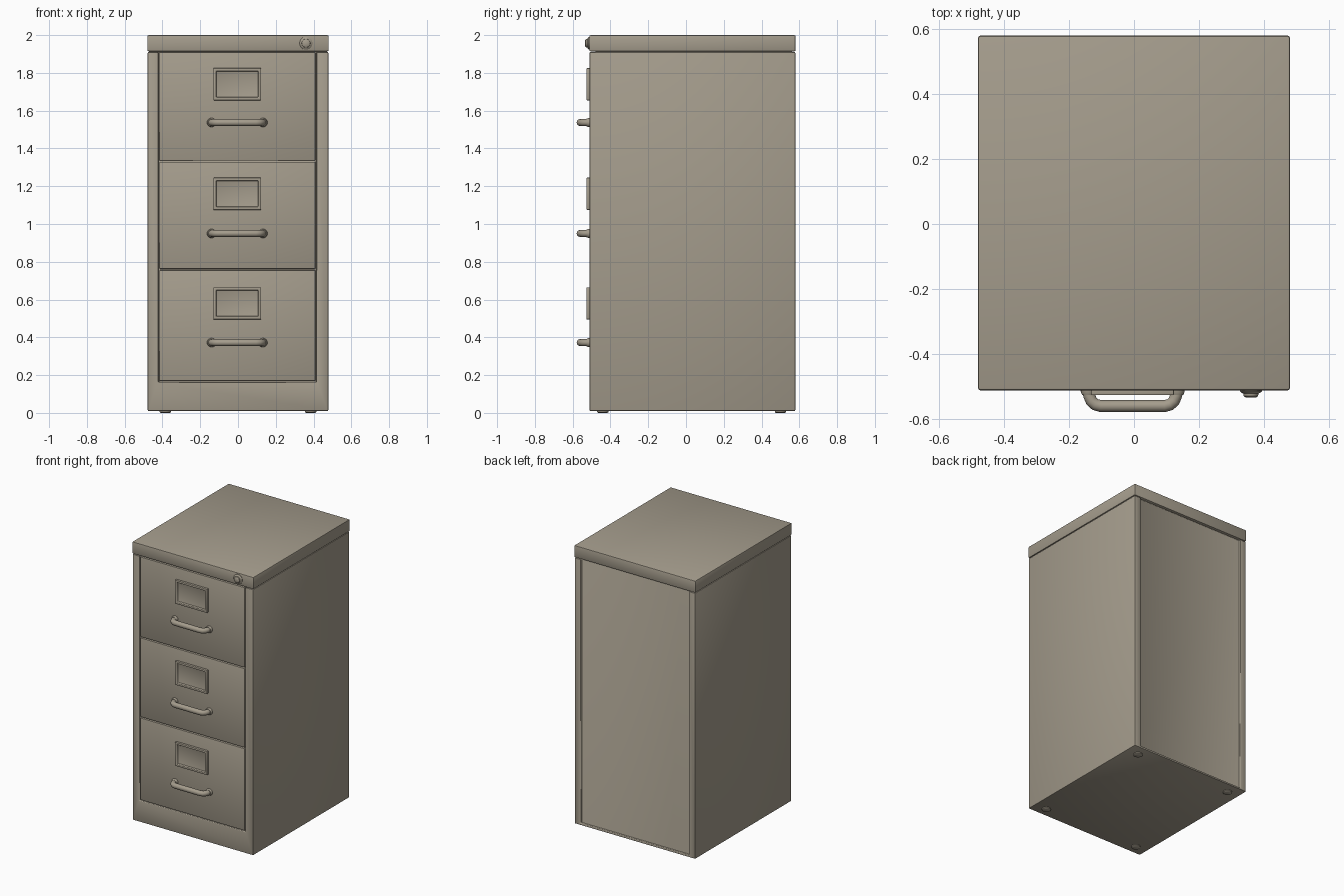
import bpy, bmesh, math
from mathutils import Matrix

if "Cube" in bpy.data.objects:
    bpy.data.objects.remove(bpy.data.objects["Cube"])

paint = bpy.data.materials.new("putty_grey_paint")
paint.diffuse_color = (0.375, 0.335, 0.265, 1)
paint.use_nodes = True
paint.node_tree.nodes["Principled BSDF"].inputs["Base Color"].default_value = paint.diffuse_color


def apply_all(ob):
    bpy.ops.object.select_all(action='DESELECT')
    bpy.context.view_layer.objects.active = ob
    ob.select_set(True)
    for m in list(ob.modifiers):
        bpy.ops.object.modifier_apply(modifier=m.name)


def add_object(name, bm):
    me = bpy.data.meshes.new(name)
    bm.to_mesh(me)
    bm.free()
    me.materials.append(paint)
    ob = bpy.data.objects.new(name, me)
    bpy.context.collection.objects.link(ob)
    return ob


def finish(ob, bevel=0.0, segments=2):
    if bevel:
        m = ob.modifiers.new("Bevel", 'BEVEL')
        m.width, m.segments, m.limit_method = bevel, segments, 'ANGLE'
    apply_all(ob)
    bpy.ops.object.shade_smooth_by_angle(angle=math.radians(35))
    return ob


def box_mesh(x, y, z):
    bm = bmesh.new()
    bmesh.ops.create_cube(bm, size=1)
    for v in bm.verts:
        v.co = [lim[0] if c < 0 else lim[1] for c, lim in zip(v.co, (x, y, z))]
    return bm


def box(name, x, y, z, bevel=0.0):
    return finish(add_object(name, box_mesh(x, y, z)), bevel)


def lathe(name, rings, matrix, n=24):
    """Stack of (radius, height) rings around local z."""
    bm = bmesh.new()
    loops = [[bm.verts.new((r * math.cos(2 * math.pi * i / n), r * math.sin(2 * math.pi * i / n), h))
              for i in range(n)] for r, h in rings]
    for a, b in zip(loops, loops[1:]):
        for i in range(n):
            j = (i + 1) % n
            bm.faces.new((a[i], a[j], b[j], b[i]))
    bm.faces.new(loops[-1])
    bm.faces.new(loops[0][::-1])
    bm.transform(matrix)
    return finish(add_object(name, bm))


# Carcass with a drawer pocket at the front and a recessed back panel
carcass = add_object("carcass", box_mesh((-0.478, 0.478), (-0.511, 0.579), (0.01, 1.911)))
for label, x, y, z in (("front", (-0.422, 0.416), (-0.6, -0.488), (0.163, 1.95)),
                       ("back", (-0.428, 0.428), (0.565, 0.65), (0.025, 1.95))):
    cutter = add_object(label + "_cutter", box_mesh(x, y, z))
    cutter.hide_render = True
    m = carcass.modifiers.new("Cut", 'BOOLEAN')
    m.object, m.operation, m.solver = cutter, 'DIFFERENCE', 'EXACT'
    apply_all(carcass)
    bpy.data.objects.remove(cutter)
finish(carcass, 0.006)

# Top cap over a thin shadow gap
box("cap_gap_filler", (-0.472, 0.472), (-0.48, 0.56), (1.9, 1.925))
box("top_cap", (-0.48, 0.48), (-0.512, 0.58), (1.914, 2.0), 0.007)

# Drawers: (bottom, top, label centre, handle height)
DRAWERS = ((0.169, 0.756, 0.580, 0.372),
           (0.763, 1.329, 1.160, 0.950),
           (1.336, 1.908, 1.740, 1.537))
CX = -0.004
for i, (z0, z1, zl, zh) in enumerate(DRAWERS):
    tag = ("bottom", "middle", "top")[i]
    box(tag + "_drawer", (-0.416, 0.410), (-0.511, -0.480), (z0, z1), 0.004)

    # Label holder: plate with a stepped-in window
    bm = box_mesh((CX - 0.127, CX + 0.127), (-0.527, -0.505), (zl - 0.085, zl + 0.085))
    bmesh.ops.recalc_face_normals(bm, faces=bm.faces)
    front = [f for f in bm.faces if f.normal.y < -0.9]
    bmesh.ops.inset_region(bm, faces=front, thickness=0.021, depth=0)
    bmesh.ops.inset_region(bm, faces=front, thickness=0.004, depth=-0.013)
    finish(add_object(tag + "_label_holder", bm), 0.003)

    # Handle: round bar bent back to the drawer
    cu = bpy.data.curves.new(tag + "_handle", 'CURVE')
    cu.dimensions = '3D'
    cu.bevel_depth, cu.bevel_resolution, cu.use_fill_caps = 0.0185, 4, True
    half = [(0.138, -0.500), (0.134, -0.528), (0.127, -0.545), (0.115, -0.556), (0.098, -0.5605)]
    path = [(-x, y) for x, y in half] + half[::-1]
    sp = cu.splines.new('POLY')
    sp.points.add(len(path) - 1)
    for p, (x, y) in zip(sp.points, path):
        p.co = (CX + x, y, zh, 1)
    ob = bpy.data.objects.new(tag + "_handle", cu)
    bpy.context.collection.objects.link(ob)
    bpy.ops.object.select_all(action='DESELECT')
    bpy.context.view_layer.objects.active = ob
    ob.select_set(True)
    bpy.ops.object.convert(target='MESH')
    ob = bpy.context.view_layer.objects.active
    ob.data.materials.clear()
    ob.data.materials.append(paint)
    bpy.ops.object.shade_smooth_by_angle(angle=math.radians(40))

    # Flared mounts where the handle meets the drawer
    for side, sx in (("left", -1), ("right", 1)):
        mat = Matrix.Translation((CX + sx * 0.136, -0.506, zh)) @ Matrix.Rotation(math.pi / 2, 4, 'X')
        lathe(f"{tag}_handle_{side}_mount", [(0.024, 0), (0.024, 0.010), (0.020, 0.020)], mat, 20)

# Lock on the cap
mat = Matrix.Translation((0.36, -0.508, 1.957)) @ Matrix.Rotation(math.pi / 2, 4, 'X')
lathe("lock", [(0.034, 0), (0.034, 0.007), (0.028, 0.012), (0.023, 0.014),
               (0.022, 0.022), (0.016, 0.026)], mat)

# Feet
for x in (-0.385, 0.385):
    for y in (-0.44, 0.50):
        name = ("front" if y < 0 else "back") + ("_left" if x < 0 else "_right") + "_foot"
        lathe(name, [(0.024, 0), (0.030, 0.004), (0.030, 0.014)], Matrix.Translation((x, y, 0)), 20)
